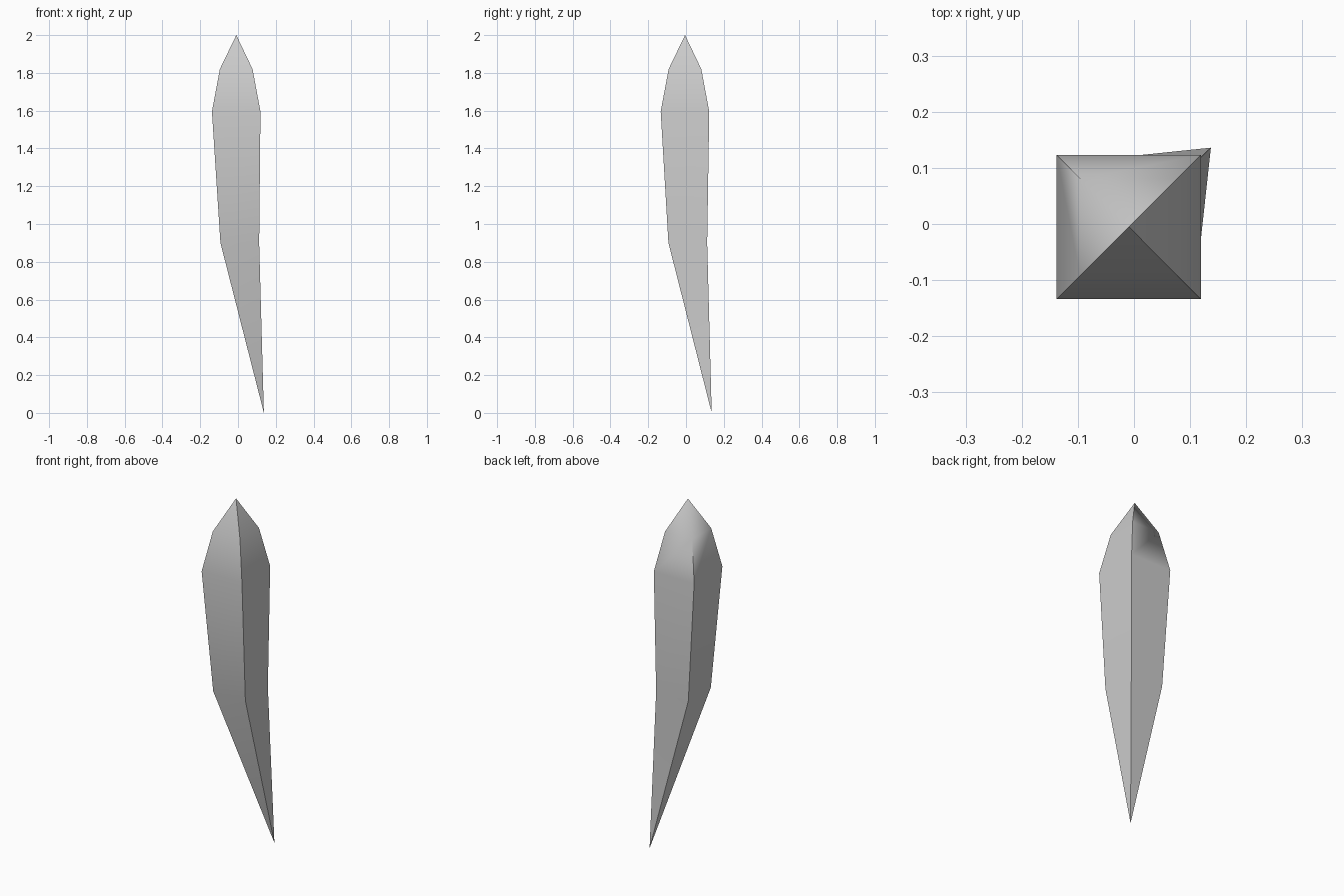
import bpy, bmesh

if "Cube" in bpy.data.objects:
    bpy.data.objects.remove(bpy.data.objects["Cube"])

# square cross-sections from bottom to top: x min, x max, y min, y max, z
SECTIONS = [
    (-0.093, 0.112, -0.093, 0.112, 0.90),
    (-0.138, 0.119, -0.134, 0.123, 1.595),
    (-0.096, 0.077, -0.092, 0.081, 1.82),
]
BOTTOM = (0.137, 0.136, 0.0)
TIP = (-0.009, -0.005, 2.0)

bm = bmesh.new()
rings = []
for x0, x1, y0, y1, z in SECTIONS:
    rings.append([bm.verts.new((x, y, z))
                  for x, y in ((x0, y0), (x1, y0), (x1, y1), (x0, y1))])
bottom = bm.verts.new(BOTTOM)
tip = bm.verts.new(TIP)

# four sides, closed to a point at both ends
for i in range(4):
    j = (i + 1) % 4
    bm.faces.new((bottom, rings[0][j], rings[0][i]))
    for a, b in zip(rings, rings[1:]):
        bm.faces.new((a[i], a[j], b[j], b[i]))
    bm.faces.new((rings[-1][i], rings[-1][j], tip))
bmesh.ops.recalc_face_normals(bm, faces=bm.faces)

# smooth along the length, crisp on the corners except one soft tip edge
for f in bm.faces:
    f.smooth = True
for i in range(4):
    column = [bottom] + [r[i] for r in rings] + [tip]
    for a, b in zip(column, column[1:]):
        bm.edges.get((a, b)).smooth = (i == 3 and b is tip)

# spike
mesh = bpy.data.meshes.new("spike")
bm.to_mesh(mesh)
bm.free()
bpy.context.collection.objects.link(bpy.data.objects.new("spike", mesh))
